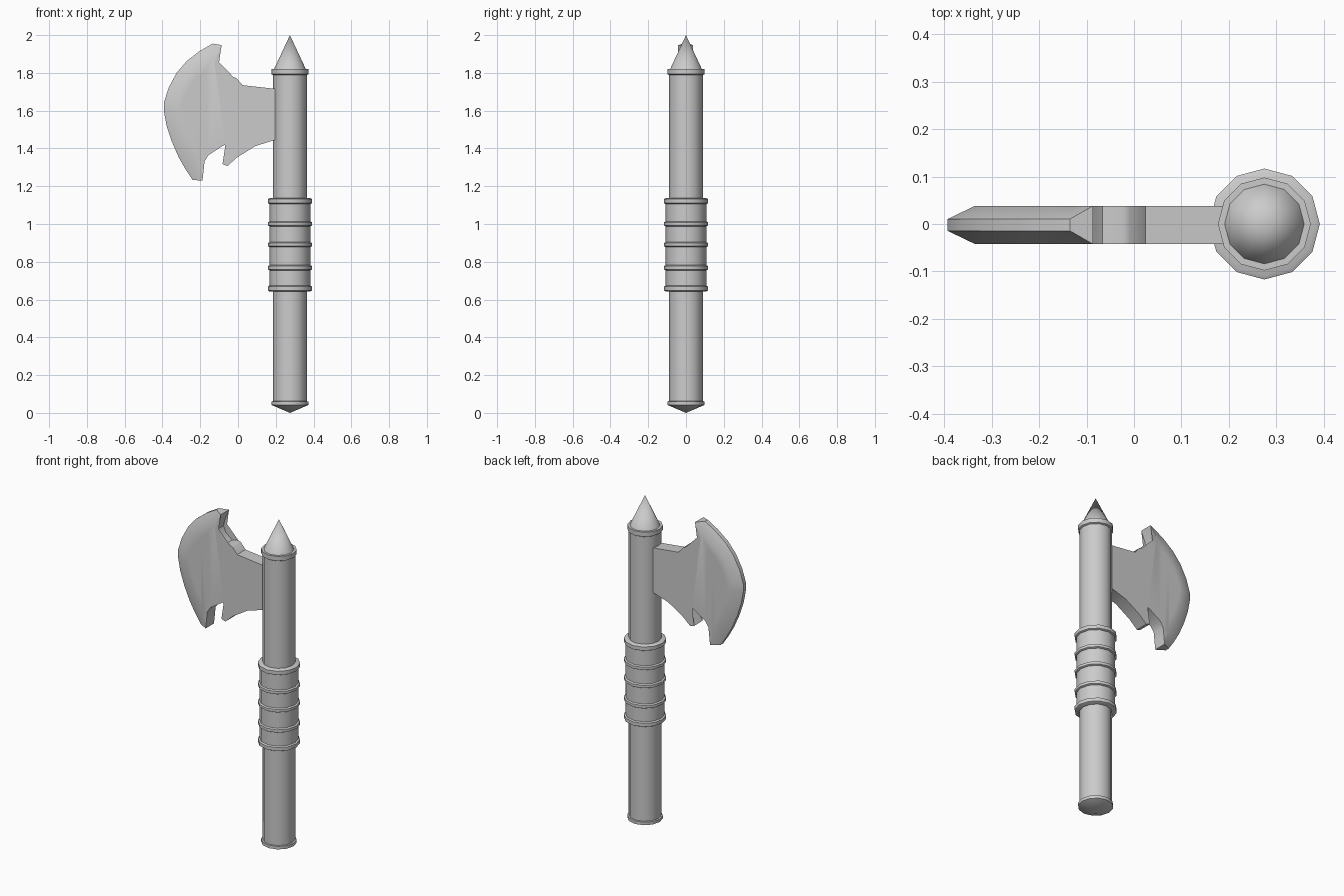
import bpy, bmesh, math

if "Cube" in bpy.data.objects:
    bpy.data.objects.remove(bpy.data.objects["Cube"])

AXIS_X = 0.275      # handle axis
SIDES = 12

grey = bpy.data.materials.new("plain grey")
grey.diffuse_color = (0.6, 0.6, 0.6, 1)
grey.use_nodes = True
grey.node_tree.nodes["Principled BSDF"].inputs["Base Color"].default_value = grey.diffuse_color


def finish(name, bm):
    bmesh.ops.recalc_face_normals(bm, faces=bm.faces)
    me = bpy.data.meshes.new(name)
    bm.to_mesh(me)
    bm.free()
    ob = bpy.data.objects.new(name, me)
    bpy.context.collection.objects.link(ob)
    me.materials.append(grey)
    bpy.ops.object.select_all(action='DESELECT')
    ob.select_set(True)
    bpy.context.view_layer.objects.active = ob
    bpy.ops.object.shade_smooth_by_angle(angle=math.radians(35))
    return ob


def lathe(name, profile):
    """Turn a (radius, z) profile around the handle axis; radius 0 makes a tip."""
    bm = bmesh.new()
    rings = []
    for r, z in profile:
        n = SIDES if r > 0 else 1
        rings.append([bm.verts.new((AXIS_X + r * math.cos(math.tau * i / SIDES),
                                    r * math.sin(math.tau * i / SIDES), z)) for i in range(n)])
    for a, b in zip(rings, rings[1:]):
        for i in range(SIDES):
            j = (i + 1) % SIDES
            if len(a) == 1:
                bm.faces.new((a[0], b[j], b[i]))
            elif len(b) == 1:
                bm.faces.new((a[i], a[j], b[0]))
            else:
                bm.faces.new((a[i], a[j], b[j], b[i]))
    for ring in (rings[0], rings[-1]):
        if len(ring) > 1:
            bm.faces.new(ring)
    return finish(name, bm)


# Handle shaft, end caps and spike
lathe("shaft", [(0.09, 0.05), (0.09, 1.80)])
lathe("pommel", [(0, 0), (0.098, 0.042), (0.098, 0.06), (0.09, 0.062)])
lathe("top_collar", [(0.09, 1.788), (0.098, 1.793), (0.098, 1.82)])
lathe("spike", [(0.084, 1.82), (0, 2.0)])

# Grip sleeve with five raised bands
lathe("grip", [(0.108, 0.65), (0.108, 1.13)])
for k, (lo, hi) in enumerate([(0.645, 0.672), (0.757, 0.78), (0.88, 0.902),
                              (0.99, 1.012), (1.107, 1.135)]):
    lathe(f"grip_band_{k + 1}", [(0.108, lo - 0.002), (0.117, lo + 0.003),
                                 (0.117, hi - 0.003), (0.108, hi + 0.002)])

# Axe head: cutting arc from top to bottom, then the notched inner outline
arc = [(-0.135, 1.955), (-0.204, 1.915), (-0.272, 1.862), (-0.325, 1.80),
       (-0.368, 1.72), (-0.393, 1.64), (-0.393, 1.60), (-0.378, 1.52),
       (-0.352, 1.44), (-0.315, 1.355), (-0.278, 1.29), (-0.24, 1.233)]
corner_top, corner_bottom = (-0.087, 1.947), (-0.188, 1.23)
inner = [(-0.183, 1.275), (-0.177, 1.333), (-0.156, 1.365), (-0.114, 1.392),
         (-0.066, 1.423), (-0.003, 1.445), (-0.04, 1.381), (-0.082, 1.317),
         (-0.056, 1.307), (-0.003, 1.354), (0.093, 1.413), (0.193, 1.444),
         (0.22, 1.444), (0.22, 1.713), (0.193, 1.716), (0.024, 1.735),
         (-0.008, 1.773), (-0.024, 1.778), (-0.066, 1.77), (-0.108, 1.804),
         (-0.124, 1.841), (-0.114, 1.884)]


def toward(points, t, cx=-0.108, cz=1.614):
    return [(x + t * (cx - x), z + t * (cz - z)) for x, z in points]


ridge, shoulder = toward(arc, 0.2), toward(arc, 0.34)[1:-1]
bm = bmesh.new()
sides = []
for s in (-1, 1):
    def row(points, half):
        return [bm.verts.new((x, s * half - 0.002, z)) for x, z in points]
    e, r, sh = row(arc, 0.0125), row(ridge, 0.04), row(shoulder, 0.04)
    (ct, cb), body = row([corner_top, corner_bottom], 0.04), row(inner, 0.04)
    sh = [r[0]] + sh + [r[-1]]
    # ground bevel, shoulder strip and tip facets
    for i in range(len(e) - 1):
        bm.faces.new((e[i], e[i + 1], r[i + 1], r[i]))
        strip = list(dict.fromkeys((r[i], r[i + 1], sh[i + 1], sh[i])))
        bm.faces.new(strip)
    bm.faces.new((ct, e[0], r[0]))
    bm.faces.new((cb, r[-1], e[-1]))
    # flat cheek
    cheek = bm.faces.new([ct] + sh + [cb] + body)
    bmesh.ops.triangulate(bm, faces=[cheek])
    sides.append([ct] + e + [cb] + body)
# rim joining both cheeks
front, back = sides
for i in range(len(front)):
    j = (i + 1) % len(front)
    bm.faces.new((front[i], front[j], back[j], back[i]))
finish("axe_blade", bm)
